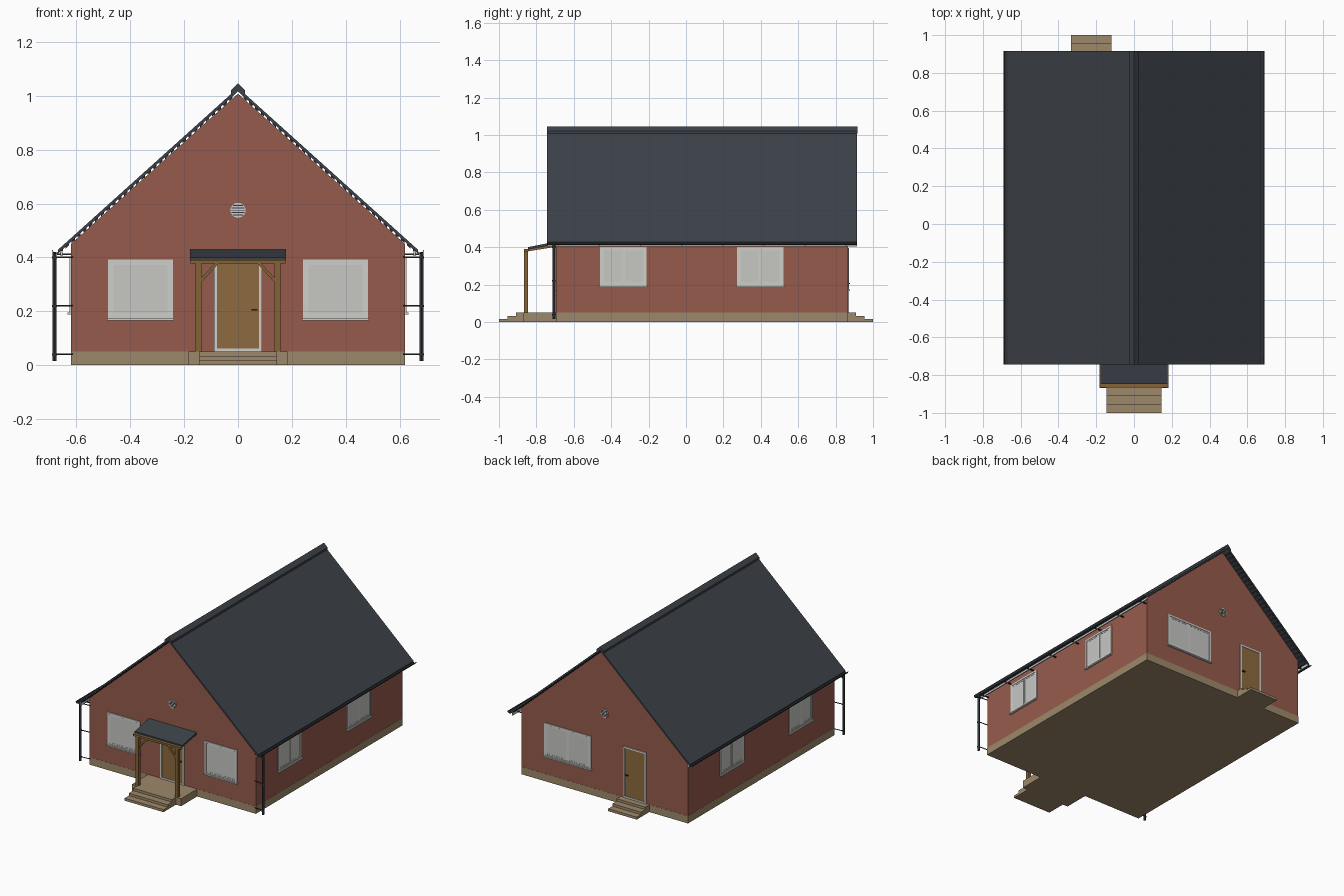
import bpy, math
from mathutils import Vector

cube = bpy.data.objects.get("Cube")
if cube:
    bpy.data.objects.remove(cube, do_unlink=True)


def material(name, *rgb):
    m = bpy.data.materials.new(name)
    m.use_nodes = True
    m.diffuse_color = (*rgb, 1)
    m.node_tree.nodes["Principled BSDF"].inputs["Base Color"].default_value = (*rgb, 1)
    return m


BRICK = material("red_brick", .305, .105, .072)
STONE = material("tan_stone", .34, .25, .145)
ROOF = material("slate_roof", .047, .055, .067)
METAL = material("dark_metal", .03, .034, .04)
FRAME = material("pale_frame", .62, .62, .60)
GLASS = material("pale_glass", .57, .58, .55)
DOOR = material("door_wood", .27, .145, .05)
WOOD = material("porch_wood", .23, .125, .036)


def mesh_object(name, verts, faces, mat):
    me = bpy.data.meshes.new(name)
    me.from_pydata(verts, [], faces)
    me.materials.append(mat)
    ob = bpy.data.objects.new(name, me)
    bpy.context.collection.objects.link(ob)
    # make every face point outward
    import bmesh
    bm = bmesh.new()
    bm.from_mesh(me)
    bmesh.ops.recalc_face_normals(bm, faces=bm.faces)
    bm.to_mesh(me)
    bm.free()
    return ob


def prism(name, profile, a, b, mat, place=lambda p, q, t: (p, t, q)):
    """Extrude a 2D profile between a and b; the default profile is in x and z."""
    n = len(profile)
    verts = [place(p, q, t) for t in (a, b) for p, q in profile]
    faces = [tuple(range(n)), tuple(range(2 * n - 1, n - 1, -1))]
    faces += [(i, (i + 1) % n, n + (i + 1) % n, n + i) for i in range(n)]
    return mesh_object(name, verts, faces, mat)


def box(name, x0, x1, y0, y1, z0, z1, mat):
    return prism(name, [(x0, z0), (x1, z0), (x1, z1), (x0, z1)], y0, y1, mat)


def rod(name, p, q, r, mat, sides=12):
    p, q = Vector(p), Vector(q)
    bpy.ops.mesh.primitive_cylinder_add(vertices=sides, radius=r, depth=(q - p).length,
                                        location=(p + q) / 2)
    ob = bpy.context.object
    ob.rotation_euler = (q - p).to_track_quat('Z', 'Y').to_euler()
    ob.name = name
    ob.data.materials.append(mat)
    bpy.ops.object.shade_smooth_by_angle()
    return ob


# House extents
W, Y0, Y1 = .62, -.695, .865
SLOPE, BASE = .9, .05
WALLS = {"front": (1, Y0, -1), "back": (1, Y1, 1), "left": (0, W, 1), "right": (0, -W, -1)}


def wall_box(name, wall, u0, u1, z0, z1, d0, d1, mat):
    """Box on a wall: u runs along the wall, d is the distance out of it."""
    along_x, pos, sign = WALLS[wall]
    a, b = sorted((pos + sign * d0, pos + sign * d1))
    if along_x:
        return box(name, u0, u1, a, b, z0, z1, mat)
    return box(name, a, b, u0, u1, z0, z1, mat)


def border(name, wall, u0, u1, z0, z1, t, depth, mat):
    for i, (a, b, c, d) in enumerate([(u0, u0 + t, z0, z1), (u1 - t, u1, z0, z1),
                                      (u0 + t, u1 - t, z0, z0 + t), (u0 + t, u1 - t, z1 - t, z1)]):
        wall_box(f"{name}_{i}", wall, a, b, c, d, -.01, depth, mat)


def window(name, wall, u0, u1, z0, z1, panes):
    wall_box(name + "_glass", wall, u0 + .01, u1 - .01, z0 + .01, z1 - .01, -.01, .002, GLASS)
    border(name + "_frame", wall, u0, u1, z0, z1, .011, .005, FRAME)
    step = (u1 - u0 - .022) / panes
    for i in range(panes):
        a = u0 + .011 + i * step
        border(f"{name}_sash_{i}", wall, a + .001, a + step - .001, z0 + .012, z1 - .012,
               .009, .0035, FRAME)
    wall_box(name + "_sill", wall, u0 - .004, u1 + .004, z0 - .005, z0 + .003, -.01, .013, FRAME)


def door(name, wall, u0, u1, z1, handle_u):
    wall_box(name + "_panel", wall, u0 + .01, u1 - .01, BASE, z1 - .01, -.01, .003, DOOR)
    border(name + "_frame", wall, u0, u1, BASE, z1, .011, .006, FRAME)
    wall_box(name + "_handle", wall, handle_u - .011, handle_u + .011, .203, .209, 0, .013, METAL)


def vent(name, wall, z):
    _, pos, s = WALLS[wall]
    rod(name, (0, pos - s * .01, z), (0, pos + s * .005, z), .028, FRAME, 24)
    for i in range(-2, 3):
        half = math.sqrt(.026 ** 2 - (i * .009) ** 2)
        wall_box(f"{name}_slot_{i + 2}", wall, -half, half, z + i * .009 - .0018,
                 z + i * .009 + .0018, .002, .0065, METAL)


# Plinth and gabled walls
box("plinth", -W - .001, W + .001, Y0 - .001, Y1 + .001, 0, BASE, STONE)
eave = 1.008 - SLOPE * W
prism("brick_walls", [(-W, BASE), (W, BASE), (W, eave), (0, 1.008), (-W, eave)], Y0, Y1, BRICK)

# Roof slopes, ridge cap, battens, fascia, gutters and downpipes
R0, R1, TOP, EDGE = -.743, .915, 1.03, .669
for side, s in (("left", 1), ("right", -1)):
    def slope(x, drop):
        return s * x, TOP - SLOPE * x - drop

    prism(side + "_roof_slope", [slope(0, 0), slope(EDGE, 0), slope(EDGE, .014), slope(0, .014)],
          R0, R1, ROOF)
    prism(side + "_ridge_cap", [slope(0, -.016), slope(.026, -.014), slope(.026, 0), slope(0, 0)],
          R0 - .001, R1 + .001, ROOF)
    for i in range(30):
        x = .02 + i * .0217
        prism(f"{side}_batten_{i}", [slope(x, .013), slope(x + .012, .013),
                                     slope(x + .012, .021), slope(x, .021)],
              R0 + .006, R1 - .006, METAL)
    box(side + "_fascia", *sorted((s * .652, s * .66)), R0 + .002, R1 - .002, .405, .424, FRAME)

    # half-round gutter
    cx, cz = s * .677, .427
    arc = [math.pi + math.pi * i / 10 for i in range(11)]
    ring = [(cx + .013 * math.cos(t), cz + .014 * math.sin(t)) for t in arc]
    ring += [(cx + .010 * math.cos(t), cz + .011 * math.sin(t)) for t in reversed(arc)]
    prism(side + "_gutter", ring, R0, R1, METAL)
    for i in range(8):
        y = R0 + .06 + i * .22
        box(f"{side}_gutter_bracket_{i}", *sorted((s * .618, s * .672)), y - .004, y + .004,
            .408, .414, METAL)

    # downpipe at the front corner
    rod(side + "_downpipe", (s * .681, -.706, .015), (s * .681, -.706, .42), .0078, METAL)
    for i, z in enumerate((.04, .22, .4)):
        rod(f"{side}_pipe_clip_{i}", (s * .612, -.697, z), (s * .681, -.703, z), .003, METAL, 8)
        rod(f"{side}_pipe_collar_{i}", (s * .681, -.706, z - .004), (s * .681, -.706, z + .004),
            .0095, METAL)

# Windows, doors and vents
for s, label in ((1, "left"), (-1, "right")):
    window(f"front_{label}_window", "front", *sorted((s * .241, s * .483)), .17, .392, 1)
    window(f"{label}_wall_front_window", label, -.46, -.21, .193, .402, 2)
    window(f"{label}_wall_back_window", label, .272, .522, .193, .402, 2)
window("back_window", "back", .1, .45, .17, .395, 2)
door("front_door", "front", -.089, .089, .388, .062)
door("back_door", "back", -.31, -.142, .395, -.168)
vent("front_vent", "front", .575)
vent("back_vent", "back", .575)

# Porch platform and both flights of steps
box("porch_platform", -.183, .183, -.868, Y0, 0, BASE, STONE)
for i in range(3):
    reach, height = .91 + .045 * i, BASE * (3 - i) / 3
    box(f"front_step_{i}", -.145, .145, -reach, -.86, 0, height, STONE)
    box(f"back_step_{i}", -.333, -.12, Y1 - .005, reach, 0, height, STONE)

# Porch timber and lean-to canopy
box("porch_beam", -.177, .177, -.866, -.843, .377, .391, WOOD)
for s, label in ((1, "left"), (-1, "right")):
    box(f"{label}_porch_post", *sorted((s * .136, s * .158)), -.865, -.844, BASE, .378, WOOD)
    prism(f"{label}_porch_brace", [(s * .138, .305), (s * .138, .322), (s * .085, .379),
                                   (s * .07, .379)], -.861, -.848, WOOD)
    prism(f"{label}_porch_rafter", [(-.845, .378), (Y0, .402), (Y0, .414), (-.845, .39)],
          *sorted((s * .138, s * .156)), WOOD, lambda p, q, t: (t, p, q))
prism("porch_canopy", [(-.846, .388), (Y0, .415), (Y0, .43), (-.846, .4)], -.178, .178, ROOF,
      lambda p, q, t: (t, p, q))
